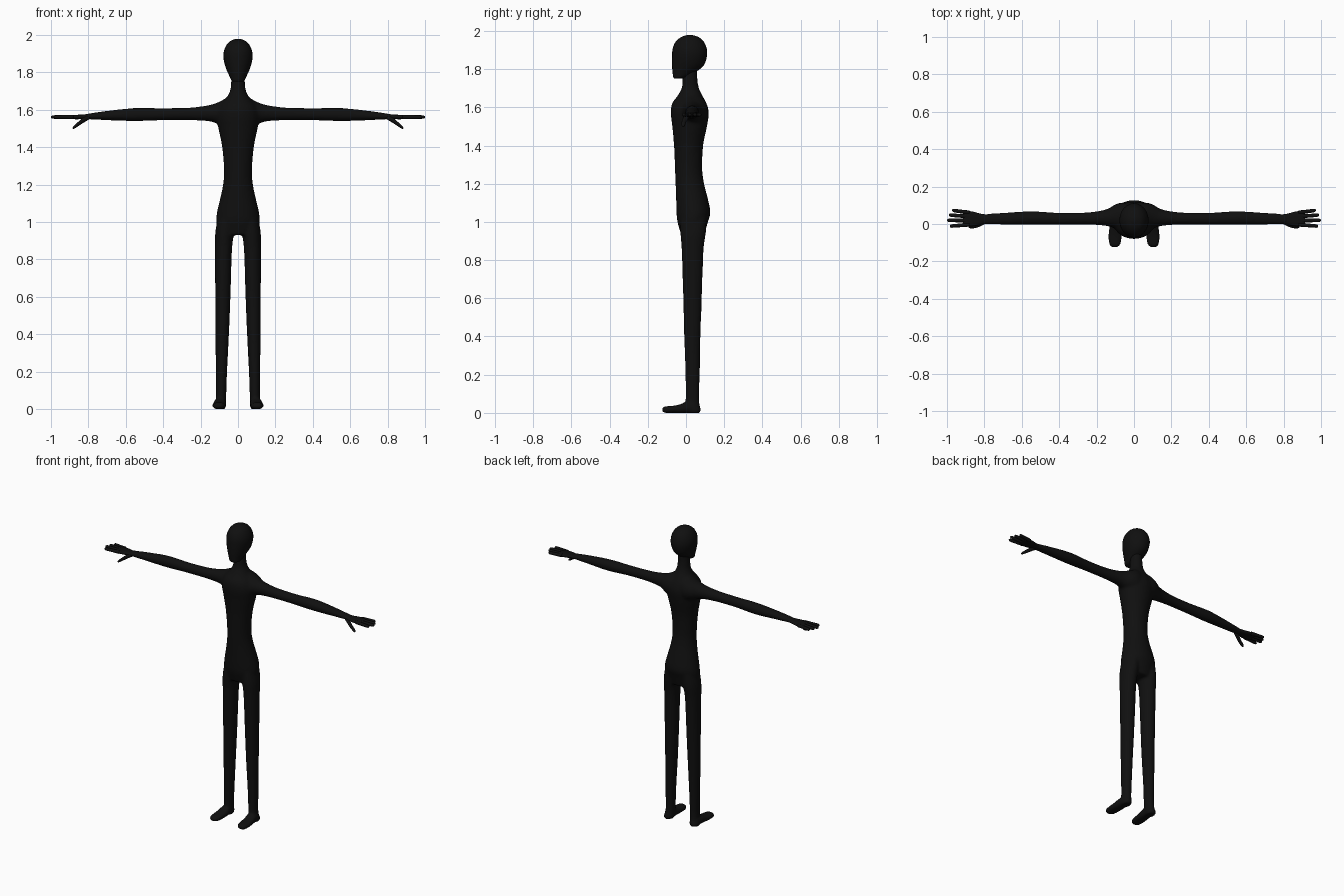
import bpy
import bmesh
import math
from mathutils import Vector

cube = bpy.data.objects.get("Cube")
if cube:
    bpy.data.objects.remove(cube, do_unlink=True)

# One near-black material for the whole figure
black = bpy.data.materials.new("matte black")
black.use_nodes = True
colour = (0.005, 0.005, 0.005, 1)
black.diffuse_color = colour
shader = next(n for n in black.node_tree.nodes if n.type == 'BSDF_PRINCIPLED')
shader.inputs["Base Color"].default_value = colour
shader.inputs["Roughness"].default_value = 0.9


def spline(a, b, c, d, t):
    """Smooth value between b and c."""
    return b + t / 2 * (c - a + t * (2 * a - 5 * b + 4 * c - d + t * (3 * (b - c) + d - a)))


def refine(sections, steps=4):
    """Insert smoothly interpolated sections between the given ones."""
    last = len(sections) - 1
    result = []
    for i in range(last):
        around = [sections[max(0, min(last, i + k))] for k in (-1, 0, 1, 2)]
        for s in range(steps):
            result.append([spline(*values, s / steps) for values in zip(*around)])
    result.append(sections[-1])
    return result


def loft(bm, axis, sections, side=1, square=1.0, sides=24):
    """Skin oval sections (position, low, high, low, high) along an axis."""
    u_axis, v_axis = [k for k in range(3) if k != axis]
    rings = []
    for pos, u0, u1, v0, v1 in refine(sections):
        ring = []
        for k in range(sides):
            angle = math.tau * k / sides
            c, s = math.cos(angle), math.sin(angle)
            c = math.copysign(abs(c) ** square, c)
            s = math.copysign(abs(s) ** square, s)
            p = Vector()
            p[axis] = pos
            p[u_axis] = (u0 + u1) / 2 + c * (u1 - u0) / 2
            p[v_axis] = (v0 + v1) / 2 + s * (v1 - v0) / 2
            p.x *= side
            ring.append(bm.verts.new(p))
        rings.append(ring)
    faces = [bm.faces.new(rings[0]), bm.faces.new(rings[-1])]
    for a, b in zip(rings, rings[1:]):
        for k in range(sides):
            n = (k + 1) % sides
            faces.append(bm.faces.new((a[k], a[n], b[n], b[k])))
    bmesh.ops.recalc_face_normals(bm, faces=faces)


def finish(bm, name):
    mesh = bpy.data.meshes.new(name)
    for face in bm.faces:
        face.smooth = True
    bm.to_mesh(mesh)
    bm.free()
    mesh.materials.append(black)
    obj = bpy.data.objects.new(name, mesh)
    bpy.context.collection.objects.link(obj)
    return obj


X, Y, Z = range(3)

# Torso and neck: height, half width, front, back
torso = [
    (.93, .1, -.025, .095), (1, .115, -.045, .115), (1.05, .113, -.05, .128),
    (1.12, .097, -.052, .115), (1.2, .08, -.055, .095), (1.28, .075, -.058, .085),
    (1.4, .085, -.063, .09), (1.5, .105, -.072, .11), (1.57, .116, -.08, .12),
    (1.62, .1, -.073, .108), (1.66, .065, -.045, .087), (1.7, .043, -.023, .068),
    (1.75, .037, -.018, .06), (1.81, .036, -.015, .06)]

# Arm: distance out, front, back, bottom, top
arm = [
    (.02, -.05, .11, 1.48, 1.68), (.06, -.04, .115, 1.5, 1.665),
    (.1, -.025, .105, 1.52, 1.643), (.15, -.01, .078, 1.537, 1.626),
    (.25, -.003, .062, 1.544, 1.612), (.4, -.003, .06, 1.544, 1.608),
    (.55, -.004, .068, 1.539, 1.609), (.7, -.003, .06, 1.544, 1.594),
    (.8, -.002, .054, 1.549, 1.579), (.83, .003, .05, 1.553, 1.573)]

# Leg: height, inside, outside, front, back
leg = [
    (1.06, .01, .1, -.03, .11), (.95, .02, .121, -.03, .105),
    (.85, .032, .123, -.023, .092), (.6, .04, .122, -.015, .083),
    (.4, .048, .121, -.01, .076), (.2, .058, .119, -.003, .072),
    (.06, .063, .118, -.002, .07), (.015, .064, .128, 0, .079), (0, .07, .122, .005, .072)]

# Foot: depth, inside, outside, sole, instep
foot = [
    (.05, .07, .125, 0, .05), (0, .064, .13, 0, .056), (-.03, .064, .134, 0, .045),
    (-.07, .065, .137, 0, .037), (-.11, .073, .132, 0, .034), (-.126, .09, .116, .008, .024)]

# Torso, arms, legs and feet melt into one smooth skin
bm = bmesh.new()
loft(bm, Z, [(z, -w, w, front, back) for z, w, front, back in torso])
for side in (1, -1):
    loft(bm, X, arm, side)
    loft(bm, Z, leg, side)
    loft(bm, Y, foot, side, square=.75)
body = finish(bm, "body")
remesh = body.modifiers.new("skin", 'REMESH')
remesh.mode = 'VOXEL'
remesh.voxel_size = .008
remesh.use_smooth_shade = True
relax = body.modifiers.new("relax", 'SMOOTH')
relax.factor = .5
relax.iterations = 6

# Head: height, half width, face, back
head = [
    (1.75, .02, -.058, -.02), (1.756, .034, -.066, .0), (1.78, .046, -.07, .045),
    (1.82, .064, -.073, .093), (1.87, .077, -.073, .11), (1.91, .076, -.069, .108),
    (1.945, .062, -.053, .092), (1.968, .04, -.025, .065), (1.979, .01, .01, .03)]
bm = bmesh.new()
loft(bm, Z, [(z, -w, w, face, back) for z, w, face, back in head])
finish(bm, "head")

# Palm: distance out, front, back, bottom, top
palm = [
    (.78, .004, .05, 1.553, 1.575), (.82, -.003, .055, 1.55, 1.574),
    (.86, -.012, .066, 1.549, 1.573), (.9, -.011, .07, 1.55, 1.571),
    (.915, -.006, .066, 1.554, 1.567)]

# Fingers: tip distance, knuckle depth, tip depth
fingers = [(.972, .061, .073), (.99, .04, .048), (1, .018, .02), (.985, -.003, -.012)]

# Thumb path: distance out, depth, height, radius
thumb = [
    (.79, .012, 1.56, .008), (.82, .002, 1.548, .014), (.85, -.01, 1.527, .012),
    (.875, -.014, 1.508, .009), (.884, -.015, 1.502, .003)]


def along(path):
    """Turn a path with radii into round sections."""
    return [(x, y - r, y + r, z - r, z + r) for x, y, z, r in path]


for side, name in ((1, "left_hand"), (-1, "right_hand")):
    bm = bmesh.new()
    loft(bm, X, palm, side, square=.85)
    for tip, knuckle, end in fingers:
        path = []
        for t, radius in ((0, .011), (.5, .01), (.9, .009), (1, .003)):
            path.append((.88 + t * (tip - .88), knuckle + t * (end - knuckle), 1.561, radius))
        loft(bm, X, along(path), side, sides=12)
    loft(bm, X, along(thumb), side, sides=12)
    finish(bm, name)
